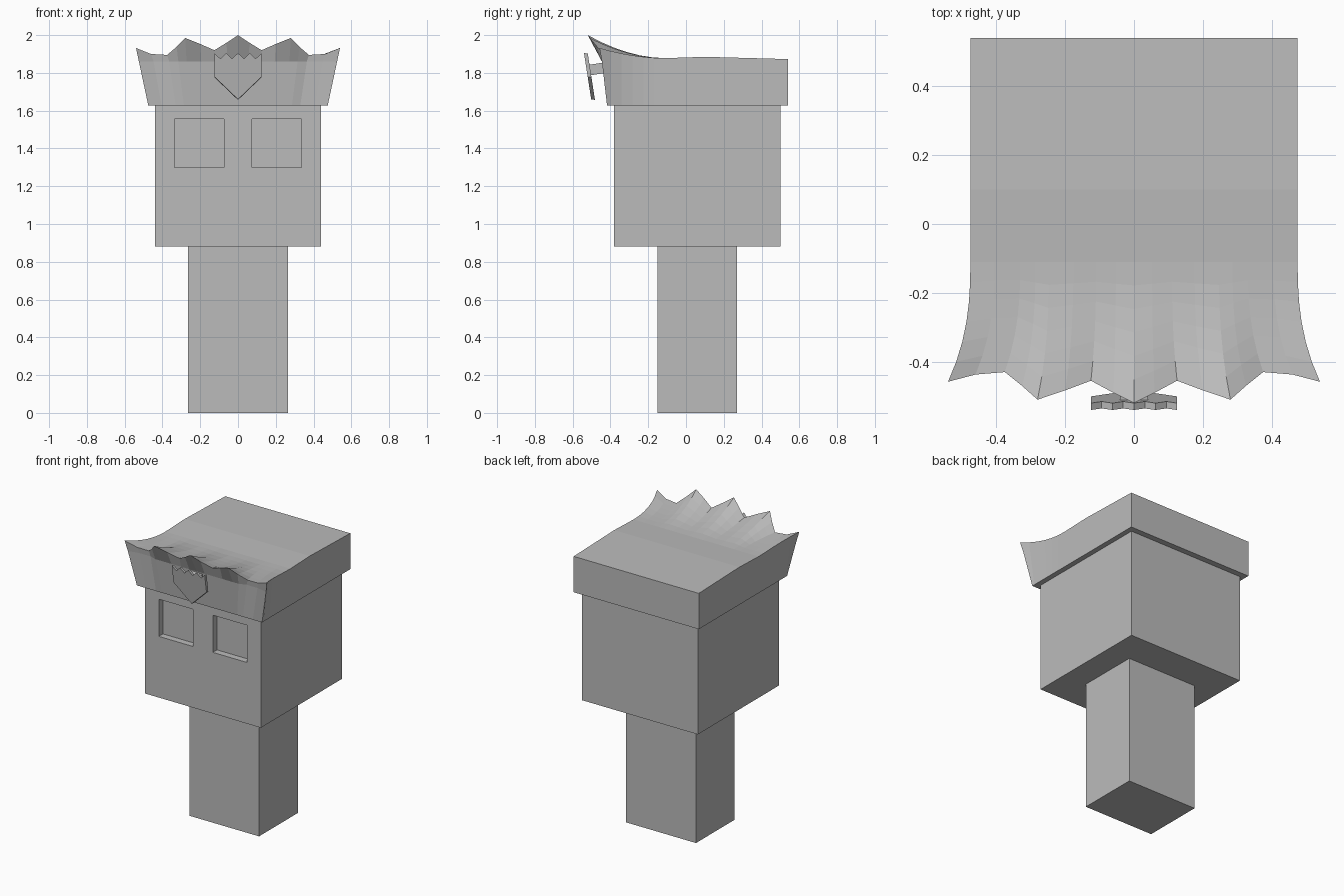
import bpy, bmesh, math
from mathutils import Vector, Matrix

if "Cube" in bpy.data.objects:
    bpy.data.objects.remove(bpy.data.objects["Cube"])

grey = bpy.data.materials.new("plain grey")
grey.diffuse_color = (0.5, 0.5, 0.5, 1)
grey.use_nodes = True
grey.node_tree.nodes["Principled BSDF"].inputs["Base Color"].default_value = grey.diffuse_color


def finish(bm, name):
    bmesh.ops.recalc_face_normals(bm, faces=bm.faces)
    me = bpy.data.meshes.new(name)
    bm.to_mesh(me)
    bm.free()
    me.materials.append(grey)
    ob = bpy.data.objects.new(name, me)
    bpy.context.scene.collection.objects.link(ob)
    return ob


def box(name, lo, hi):
    lo, hi = Vector(lo), Vector(hi)
    bm = bmesh.new()
    m = Matrix.Translation((lo + hi) / 2) @ Matrix.Diagonal((*(hi - lo), 1))
    bmesh.ops.create_cube(bm, size=1, matrix=m)
    return finish(bm, name)


# body and head
box("body", (-0.265, -0.15, 0), (0.265, 0.27, 0.88))
head = box("head", (-0.44, -0.38, 0.88), (0.44, 0.50, 1.63))

# recessed square eyes
for s in (-1, 1):
    x0, x1 = sorted((s * 0.075, s * 0.335))
    cutter = box("eye_cutter", (x0, -0.5, 1.30), (x1, -0.335, 1.555))
    cutter.hide_render = True
    mod = head.modifiers.new("eye", 'BOOLEAN')
    mod.operation = 'DIFFERENCE'
    mod.solver = 'EXACT'
    mod.object = cutter
    bpy.context.view_layer.objects.active = head
    bpy.ops.object.modifier_apply(modifier=mod.name)
    bpy.data.objects.remove(cutter)

# hat: front rim points (x, y, z) for the right half, mirrored
half = [(0, -0.52, 2.0), (0.06, -0.49, 1.96), (0.125, -0.455, 1.92),
        (0.2, -0.483, 1.953), (0.28, -0.51, 1.985), (0.325, -0.47, 1.938),
        (0.375, -0.43, 1.895), (0.46, -0.437, 1.90), (0.54, -0.458, 1.932)]
rim = [(-x, y, z) for x, y, z in half[:0:-1]] + half
ROWS, Y0, ZT, ZB, W = 6, -0.11, 1.878, 1.627, 0.475

bm = bmesh.new()
columns = []
for x, y, z in rim:
    xb = x * W / 0.54
    col = [bm.verts.new((xb, 0.54, ZB)), bm.verts.new((xb, 0.54, 1.873)),
           bm.verts.new((xb, 0.1, 1.885))]
    for r in range(ROWS + 1):                      # top sweeping up to the rim
        t = r / ROWS
        col.append(bm.verts.new((xb + (x - xb) * t ** 2.5, Y0 + (y - Y0) * t,
                                 ZT + (z - ZT) * t ** 1.9)))
    k = (1.86 - ZB) / 0.305                        # front wall
    col.append(bm.verts.new((xb + (x - xb) * k, -0.445 if y < -0.44 else -0.428, 1.86)))
    col.append(bm.verts.new((xb, -0.418, ZB)))
    columns.append(col)
n = len(columns[0])
for a, b in zip(columns, columns[1:]):
    for i in range(n):
        j = (i + 1) % n
        bm.faces.new((a[i], a[j], b[j], b[i]))
for col in (columns[0], columns[-1]):              # side walls
    low = [bm.verts.new((math.copysign(W, v.co.x), max(v.co.y, -0.418), ZB))
           for v in col[2:-3]]
    chain = [col[0]] + low + [col[-1]]
    tops = col[1:-3]
    for i in range(len(tops) - 1):
        bm.faces.new((tops[i], tops[i + 1], chain[i + 1], chain[i]))
    bm.faces.new((tops[-1], col[-3], col[-2], col[-1], chain[-2]))
finish(bm, "hat")

# shield emblem, tilted with the hat front, on a short stem
pts = [(0, 1.66), (0.125, 1.78)]
for i in range(9):
    pts.append((0.125 - i * 0.03125, 1.905 if i % 2 == 0 else 1.875))
pts.append((-0.125, 1.78))
bm = bmesh.new()
face = bm.faces.new([bm.verts.new((x, -0.502 - (z - 1.66) * 0.155, z)) for x, z in pts])
new = bmesh.ops.extrude_face_region(bm, geom=[face])["geom"]
bmesh.ops.translate(bm, vec=(0, 0.02, -0.003),
                    verts=[v for v in new if isinstance(v, bmesh.types.BMVert)])
finish(bm, "emblem")
stem = box("emblem_stem", (-0.04, -0.05, -0.028), (0.04, 0.05, 0.028))
stem.location = (0, -0.465, 1.822)
stem.rotation_euler = (math.radians(9), 0, 0)
